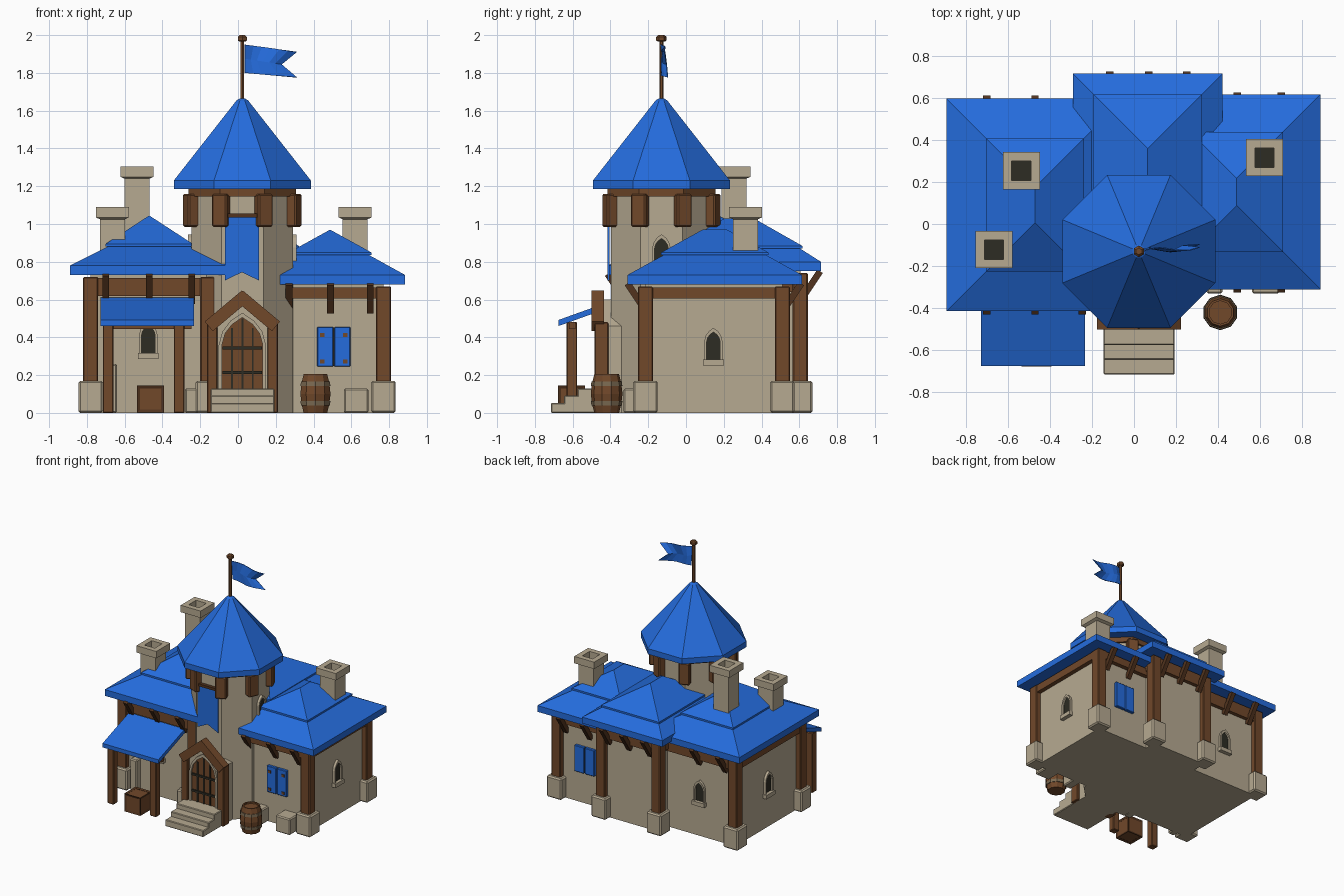
import bpy, bmesh, math
from mathutils import Vector, Matrix

if "Cube" in bpy.data.objects:
    bpy.data.objects.remove(bpy.data.objects["Cube"])


def material(name, rgb):
    m = bpy.data.materials.new(name)
    m.diffuse_color = (*rgb, 1)
    m.use_nodes = True
    m.node_tree.nodes["Principled BSDF"].inputs["Base Color"].default_value = m.diffuse_color
    return m


BLUE = material("blue_tile", (0.018, 0.15, 0.72))
STONE = material("tan_stone", (0.47, 0.40, 0.285))
WOOD = material("wood", (0.165, 0.065, 0.023))
DARK_WOOD = material("dark_wood", (0.085, 0.034, 0.013))
DARK = material("dark_opening", (0.026, 0.025, 0.017))
HOOP = material("barrel_hoop", (0.2, 0.145, 0.085))


def finish(name, bm, mats, bevel=0, mtx=None):
    bmesh.ops.remove_doubles(bm, verts=bm.verts, dist=1e-5)
    bmesh.ops.recalc_face_normals(bm, faces=bm.faces)
    me = bpy.data.meshes.new(name)
    bm.to_mesh(me)
    bm.free()
    ob = bpy.data.objects.new(name, me)
    bpy.context.collection.objects.link(ob)
    for m in mats:
        me.materials.append(m)
    if mtx is not None:
        ob.matrix_world = mtx
    if bevel:
        b = ob.modifiers.new("bevel", 'BEVEL')
        b.width, b.segments = bevel, 1
    return ob


def facing(angle, x=0, y=0):
    # 0 faces the front, 90 the right, 180 the back, -90 the left
    return Matrix.Translation((x, y, 0)) @ Matrix.Rotation(math.radians(angle), 4, 'Z')


def box(name, x0, x1, y0, y1, z0, z1, mat, bevel=0, mtx=None):
    bm = bmesh.new()
    bmesh.ops.create_cube(bm, size=1)
    for v in bm.verts:
        v.co = ((x0 + x1) / 2 + v.co.x * (x1 - x0), (y0 + y1) / 2 + v.co.y * (y1 - y0),
                (z0 + z1) / 2 + v.co.z * (z1 - z0))
    return finish(name, bm, [mat], bevel, mtx)


def beam(name, p0, p1, w, h, mat):
    p0, p1 = Vector(p0), Vector(p1)
    d = p1 - p0
    m = Matrix.Translation((p0 + p1) / 2) @ d.to_track_quat('Z', 'Y').to_matrix().to_4x4()
    l = d.length / 2
    return box(name, -w / 2, w / 2, -h / 2, h / 2, -l, l, mat, 0, m)


def prism(name, pts, y0, y1, mat, mtx=None, hole=None):
    # outline in x and z pushed along y, with an optional matching hole
    bm = bmesh.new()
    n = len(pts)

    def loop(ps, y):
        return [bm.verts.new((x, y, z)) for x, z in ps]
    a, b = loop(pts, y0), loop(pts, y1)
    pairs = [(a, b)]
    if hole:
        c, d = loop(hole, y0), loop(hole, y1)
        pairs += [(c, d), (a, c), (b, d)]
    else:
        bm.faces.new(a)
        bm.faces.new(b)
    for p, q in pairs:
        for i in range(n):
            j = (i + 1) % n
            bm.faces.new((p[i], p[j], q[j], q[i]))
    return finish(name, bm, [mat], 0, mtx)


def lathe(name, prof, sides, x, y, mats, index=None):
    # (distance to flat side, z) profile; index gives a material per band
    bm = bmesh.new()
    k = 1 / math.cos(math.pi / sides)
    angs = [(i + 0.5) * 2 * math.pi / sides for i in range(sides)]
    rings = [[bm.verts.new((r * k * math.cos(t), r * k * math.sin(t), z)) for t in angs] for r, z in prof]
    for s in range(len(prof) - 1):
        for i in range(sides):
            j = (i + 1) % sides
            f = bm.faces.new((rings[s][i], rings[s][j], rings[s + 1][j], rings[s + 1][i]))
            f.material_index = index[s] if index else 0
    bm.faces.new(rings[0])
    f = bm.faces.new(rings[-1])
    f.material_index = index[-1] if index else 0
    return finish(name, bm, mats, 0, Matrix.Translation((x, y, 0)))


def roof(name, x0, x1, y0, y1, ze, zm, zt, d):
    # hipped roof with fascia, flatter lower tier and a small lip
    w = (x1 - x0) / 2
    bm = bmesh.new()
    rings = []
    for i, z in ((0, ze - 0.05), (0, ze), (d, zm), (d - 0.012, zm), (d - 0.012, zm + 0.014), (w, zt)):
        rings.append([bm.verts.new(c) for c in ((x0 + i, y0 + i, z), (x1 - i, y0 + i, z),
                                                (x1 - i, y1 - i, z), (x0 + i, y1 - i, z))])
    bm.faces.new(rings[0])
    for a, b in zip(rings, rings[1:]):
        for i in range(4):
            j = (i + 1) % 4
            bm.faces.new((a[i], a[j], b[j], b[i]))
    bmesh.ops.remove_doubles(bm, verts=bm.verts, dist=1e-5)
    return finish(name, bm, [BLUE])


def arch(w, z0, z1, z2):
    h = z2 - z1
    half = [(w, z1), (w * .84, z1 + h * .42), (w * .5, z1 + h * .75)]
    return [(-w, z0), (w, z0)] + half + [(0, z2)] + [(-x, z) for x, z in reversed(half)]


def window(name, mtx, z):
    prism(name + "_frame", arch(.048, z, z + .11, z + .18), -.02, .01, STONE, mtx,
          arch(.036, z + .012, z + .105, z + .158))
    prism(name + "_glass", arch(.037, z + .01, z + .105, z + .16), -.006, .01, DARK, mtx)
    box(name + "_sill", -.055, .055, -.032, .01, z - .02, z + .012, STONE, 0, mtx)


# House wings: walls, top beam, roof
box("left_walls", -.78, -.02, -.32, .49, 0, .74, STONE)
box("right_walls", .05, .77, -.215, .51, 0, .69, STONE)
box("back_walls", -.18, .31, 0, .605, 0, .76, STONE)
box("left_top_beam", -.81, -.13, -.35, .52, .62, .715, WOOD)
box("right_top_beam", .2, .805, -.25, .545, .605, .665, WOOD)
box("back_top_beam", -.21, .34, .1, .635, .64, .735, WOOD)
roof("left_roof", -.89, -.05, -.414, .595, .78, .88, 1.045, .2)
roof("right_roof", .09, .885, -.31, .615, .73, .835, .97, .19)
roof("back_roof", -.29, .42, -.15, .714, .80, .87, 1.03, .11)

# Corner posts on stone feet
for x, y, z in ((-.78, -.32, .72), (-.78, .49, .72), (-.16, -.32, .72), (.77, -.215, .67),
                (.77, .51, .67), (-.18, .605, .74), (.31, .605, .74)):
    box("corner_post", x - .04, x + .04, y - .04, y + .04, .1, z, WOOD, .006)
    box("post_foot", x - .065, x + .065, y - .065, y + .065, 0, .17, STONE, .01)

# Slanted eave brackets
for y, s, z, xs in ((-.315, -1, .74, (-.7, -.47, -.245)), (.495, 1, .74, (-.7, -.47)),
                    (-.21, -1, .69, (.27, .49, .70)), (.51, 1, .69, (.49, .70)),
                    (.61, 1, .755, (-.115, .07, .25))):
    for x in xs:
        beam("eave_bracket", (x, y, z - .155), (x, y + s * .1, z - .005), .035, .035, DARK_WOOD)

# Tower
TX, TY = .023, -.13
lathe("tower_body", [(.268, 0), (.268, 1.17)], 8, TX, TY, [STONE])
lathe("tower_ring", [(.285, 1.145), (.285, 1.2)], 8, TX, TY, [WOOD])
lathe("tower_roof", [(.363, 1.185), (.363, 1.23), (.03, 1.655), (.012, 1.665)], 8, TX, TY, [BLUE])
for i in range(8):
    box("tower_block", -.042, .042, -.325, -.255, .985, 1.16, WOOD, .008, facing(22.5 + 45 * i, TX, TY))
for a in (90, -90):
    m = facing(a, TX, TY) @ Matrix.Translation((0, -.268, 0))
    window("tower_window", m, .765)

# Flagpole, finial and waving flag
lathe("flagpole", [(.01, 1.65), (.01, 1.975)], 6, TX, TY, [WOOD])
lathe("pole_finial", [(.016, 1.965), (.024, 1.972), (.024, 1.99), (.014, 2.0)], 6, TX, TY, [WOOD])
bm = bmesh.new()
grid = []
for c in range(7):
    t = c / 6
    col = []
    for r, (length, za, zb) in enumerate(((.275, 1.95, 1.912), (.195, 1.875, 1.845), (.275, 1.80, 1.775))):
        y = TY + .025 * t + .014 * math.sin(t * 6 + r * .6)
        col.append(bm.verts.new((.035 + length * t, y, za + (zb - za) * t)))
    grid.append(col)
for a, b in zip(grid, grid[1:]):
    for r in range(2):
        bm.faces.new((a[r], b[r], b[r + 1], a[r + 1]))
flag = finish("flag", bm, [BLUE])
flag.modifiers.new("thickness", 'SOLIDIFY').thickness = .005

# Hanging banner
prism("banner", [(-.07, 1.04), (.112, 1.04), (.112, .70), (.021, .745), (-.07, .70)], -.415, -.404, BLUE)
box("banner_rod", -.085, .127, -.425, -.395, 1.035, 1.055, DARK_WOOD)

# Porch: stone body, door, posts and gable
prism("porch_body", [(-.14, 0), (.19, 0), (.19, .46), (.023, .6), (-.14, .46)], -.455, -.3, STONE)
dm = facing(0, TX, -.455)
prism("door_frame", arch(.125, .12, .36, .53), -.02, .01, STONE, dm, arch(.108, .125, .36, .505))
prism("door", arch(.11, .125, .36, .508), -.008, .01, WOOD, dm)
for x, z in ((-.055, .45), (0, .5), (.055, .45)):
    box("door_bar", x - .005, x + .005, -.015, 0, .13, z, DARK, 0, dm)
for z in (.205, .335):
    box("door_strap", -.105, .105, -.018, 0, z, z + .016, DARK, 0, dm)
for s in (-1, 1):
    x = TX + s * .16
    box("porch_post", x - .028, x + .028, -.485, -.41, 0, .48, WOOD, .005)
    beam("porch_rafter", (TX - s * .018, -.467, .622), (TX + s * .178, -.467, .458), .066, .066, WOOD)
for i in range(3):
    box("step", -.145, .193, -.715 + i * .07, -.44, 0, .053 + i * .038, STONE, .005)

# Lean-to canopy, its posts and the crate below
prism("canopy", [(-.675, .46), (-.34, .58), (-.34, .612), (-.675, .492)], .233, .727, BLUE, facing(90))
box("canopy_beam", -.715, -.245, -.62, -.585, .445, .482, WOOD)
for x in (-.688, -.312):
    box("canopy_post", x - .028, x + .028, -.632, -.576, 0, .48, WOOD, .005)
box("crate", -.525, -.4, -.668, -.543, .01, .135, WOOD)
frame = box("crate_frame", -.528, -.397, -.671, -.54, .007, .138, DARK_WOOD)
wire = frame.modifiers.new("edges", 'WIREFRAME')
wire.thickness, wire.offset = .02, 0

# Arched windows
window("front_window", facing(0, -.475, -.32), .305)
window("right_window", facing(90, .77, .145), .27)
window("left_window", facing(-90, -.78, .085), .27)
window("back_window", facing(180, -.47, .49), .27)

# Shutters, front pair with hinges and a back pair
for name, m in (("front", facing(0, .507, -.215)), ("back", facing(180, .53, .51))):
    box(name + "_shutter_gap", -.085, .085, -.012, .01, .248, .452, DARK, 0, m)
    for s in (-1, 1):
        box(name + "_shutter", min(s * .003, s * .088), max(s * .003, s * .088), -.022, .01, .245, .455, BLUE, .004, m)
        for z in (.27, .41):
            if name == "front":
                box("shutter_hinge", s * .06 - .012, s * .06 + .012, -.028, -.02, z - .008, z + .012, WOOD, 0, m)

# Chimneys with open tops
for x, y, z0, z1 in ((-.535, .253, .8, 1.305), (-.665, -.122, .75, 1.09), (.62, .315, .75, 1.09)):
    lathe("chimney", [(.066, z0), (.066, z1 - .065), (.088, z1 - .055), (.088, z1), (.046, z1), (.046, z1 - .1)],
          4, x, y, [STONE, DARK], [0, 0, 0, 0, 0, 1])

# Barrel with hoops
lathe("barrel", [(.062, 0), (.072, .04), (.077, .04), (.079, .062), (.075, .062), (.08, .1), (.075, .143),
                 (.079, .143), (.077, .165), (.072, .165), (.062, .205), (.052, .205), (.052, .192)],
      10, .41, -.42, [WOOD, HOOP], [0, 1, 1, 1, 0, 0, 1, 1, 1, 0, 0, 0, 0])

# Loose stone blocks along the walls
for x0, x1, y0, y1, z in ((.56, .69, -.33, -.2, .13), (.345, .42, -.33, -.2, .12),
                          (-.28, -.215, -.38, -.3, .13), (-.7, -.64, -.37, -.3, .26)):
    box("stone_block", x0, x1, y0, y1, 0, z, STONE, .008)
